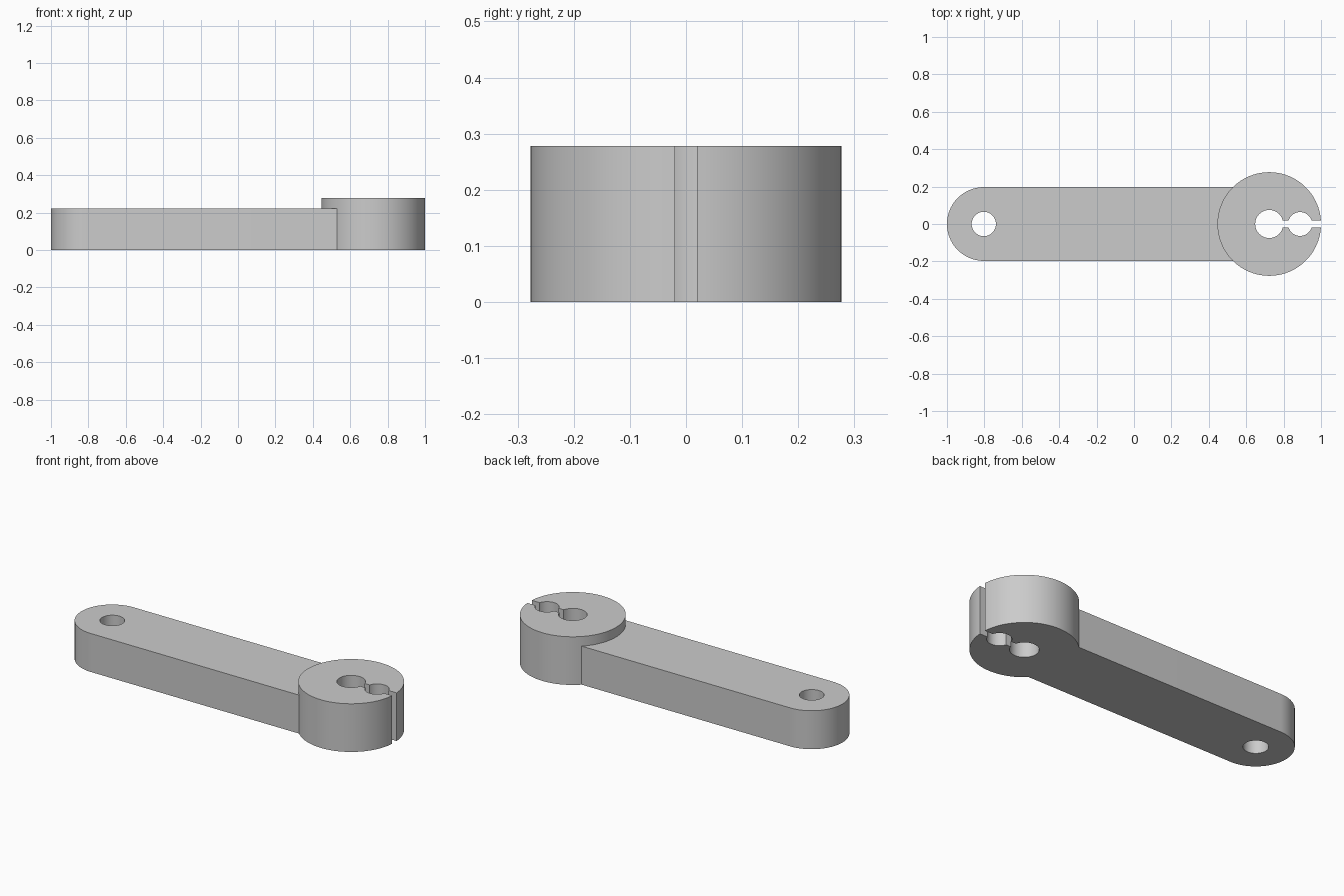
import bpy, bmesh
from math import pi, cos, sin

if "Cube" in bpy.data.objects:
    bpy.data.objects.remove(bpy.data.objects["Cube"], do_unlink=True)

ARM_X, ARM_R, ARM_H = -0.803, 0.197, 0.222
HUB_X, HUB_R, HUB_H = 0.723, 0.277, 0.278
CLAMP_X = 0.888

grey = bpy.data.materials.new("grey metal")
grey.use_nodes = True
colour = (0.6, 0.6, 0.6, 1)
grey.diffuse_color = colour
grey.node_tree.nodes["Principled BSDF"].inputs["Base Color"].default_value = colour


def arc(x, r, start, end, n):
    """Points on an arc centred on the long axis."""
    return [(x + r * cos(start + (end - start) * i / n),
             r * sin(start + (end - start) * i / n)) for i in range(n + 1)]


def circle(x, r, n):
    return arc(x, r, 0, 2 * pi, n)[:-1]


def prism(name, outline, bottom, top):
    """Extrude a counter-clockwise outline between two heights."""
    bm = bmesh.new()
    face = bm.faces.new([bm.verts.new((x, y, bottom)) for x, y in outline])
    ext = bmesh.ops.extrude_face_region(bm, geom=[face], use_keep_orig=True)
    for v in ext["geom"]:
        if isinstance(v, bmesh.types.BMVert):
            v.co.z = top
    bmesh.ops.recalc_face_normals(bm, faces=bm.faces)
    mesh = bpy.data.meshes.new(name)
    bm.to_mesh(mesh)
    bm.free()
    mesh.materials.append(grey)
    obj = bpy.data.objects.new(name, mesh)
    bpy.context.collection.objects.link(obj)
    return obj


def combine(target, other, operation):
    """Apply a boolean and discard the helper."""
    mod = target.modifiers.new(operation.title(), 'BOOLEAN')
    mod.object, mod.operation, mod.solver = other, operation, 'EXACT'
    bpy.context.view_layer.objects.active = target
    bpy.ops.object.modifier_apply(modifier=mod.name)
    bpy.data.objects.remove(other, do_unlink=True)


# Arm with a rounded end, running into the taller round hub
arm_outline = arc(ARM_X, ARM_R, pi / 2, 3 * pi / 2, 48) + [(0.6, -ARM_R), (0.6, ARM_R)]
lever = prism("lever_arm", arm_outline, 0, ARM_H)
combine(lever, prism("hub", circle(HUB_X, HUB_R, 96), 0, HUB_H), 'UNION')

# Pivot hole, hub bore, clamp hole and the slot opening them to the rim
slot = [(HUB_X, -0.02), (1.1, -0.02), (1.1, 0.02), (HUB_X, 0.02)]
cutters = {
    "pivot_hole": circle(ARM_X, 0.065, 48),
    "hub_bore": circle(HUB_X, 0.075, 48),
    "clamp_hole": circle(CLAMP_X, 0.064, 48),
    "clamp_slot": slot,
}
for name, outline in cutters.items():
    combine(lever, prism(name, outline, -0.1, 0.5), 'DIFFERENCE')

# Smooth the round walls, keep the rims crisp
bpy.ops.object.select_all(action='DESELECT')
lever.select_set(True)
bpy.context.view_layer.objects.active = lever
bpy.ops.object.shade_smooth_by_angle(angle=pi / 6)
